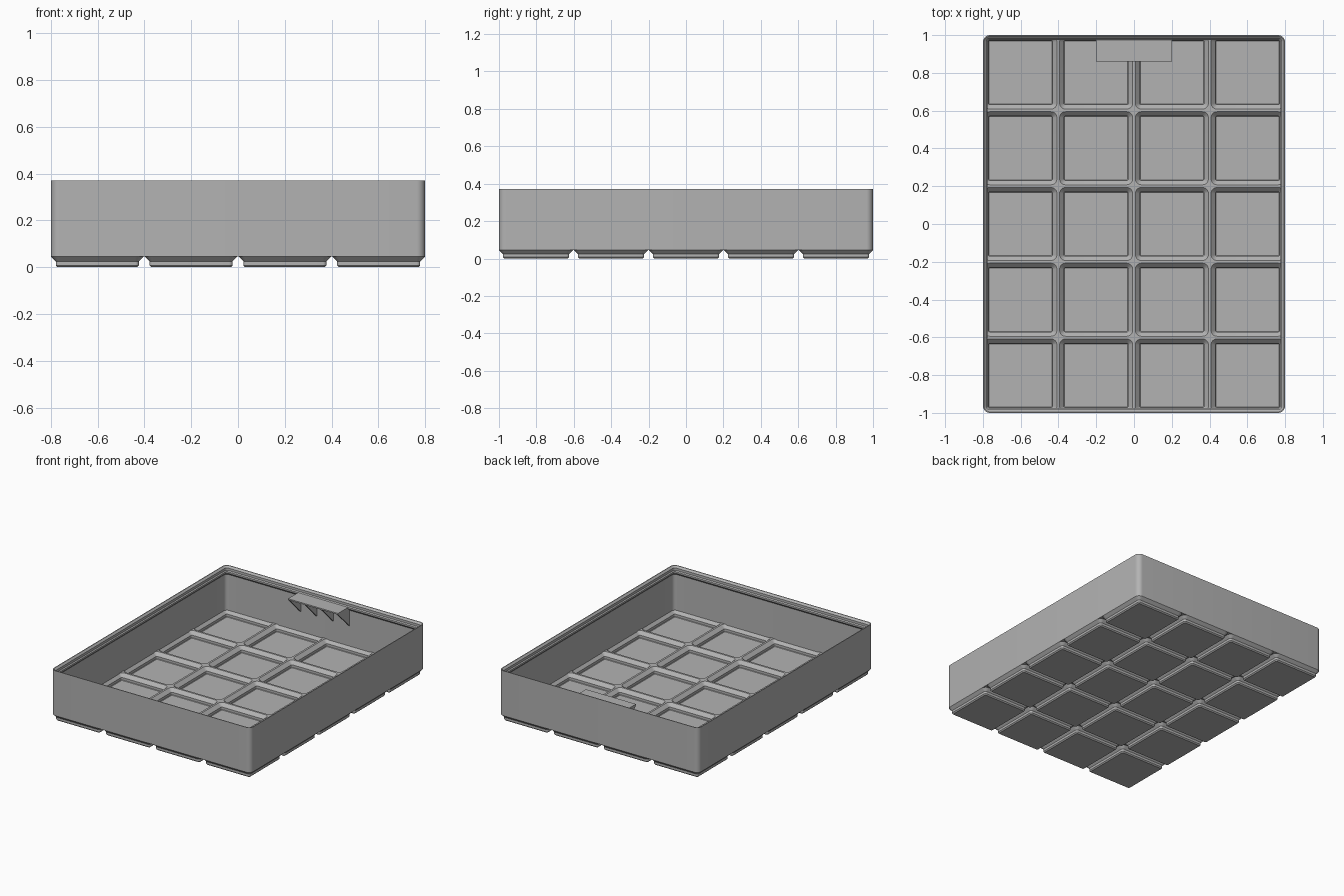
import bpy, bmesh, math

cube = bpy.data.objects.get("Cube")
if cube:
    bpy.data.objects.remove(cube, do_unlink=True)

U = 2 / 209.5          # model units per millimetre
PITCH = 42             # cell spacing in millimetres
COLS, ROWS = 4, 5
CORE_X, CORE_Y = 80, 101   # rectangle through the corner centres of the box
CELL_CORE = 17             # same for one cell
STEPS = 8                  # segments per rounded corner

grey = bpy.data.materials.new("light grey")
grey.use_nodes = True
grey.diffuse_color = (0.45, 0.45, 0.45, 1)
grey.node_tree.nodes["Principled BSDF"].inputs["Base Color"].default_value = (0.45, 0.45, 0.45, 1)


def ring(bm, core, radius, z, centre=(0, 0)):
    """Rounded rectangle of vertices: a core rectangle grown by a radius."""
    verts = []
    for q, (sx, sy) in enumerate([(1, 1), (-1, 1), (-1, -1), (1, -1)]):
        for k in range(STEPS + 1):
            a = (q + k / STEPS) * math.pi / 2
            x = centre[0] + sx * core[0] + radius * math.cos(a)
            y = centre[1] + sy * core[1] + radius * math.sin(a)
            verts.append(bm.verts.new((x * U, y * U, z * U)))
    return verts


def loft(bm, core, profile, centre=(0, 0), closed=False):
    """Skin a (radius, z) profile; a closed profile makes a frame, else ends are capped."""
    rings = [ring(bm, core, r, z, centre) for r, z in profile]
    pairs = list(zip(rings, rings[1:]))
    if closed:
        pairs.append((rings[-1], rings[0]))
    else:
        bm.faces.new(rings[0][::-1])
        bm.faces.new(rings[-1])
    n = len(rings[0])
    for a, b in pairs:
        for i in range(n):
            j = (i + 1) % n
            bm.faces.new((a[i], a[j], b[j], b[i]))


def prism(bm, outline, x0, x1):
    """Extrude a (y, z) outline along x."""
    a, b = [[bm.verts.new((x * U, y * U, z * U)) for y, z in outline] for x in (x0, x1)]
    bm.faces.new(a)
    bm.faces.new(b[::-1])
    n = len(a)
    for i in range(n):
        j = (i + 1) % n
        bm.faces.new((a[i], b[i], b[j], a[j]))


def make(name, bm):
    bmesh.ops.recalc_face_normals(bm, faces=bm.faces)
    mesh = bpy.data.meshes.new(name)
    bm.to_mesh(mesh)
    bm.free()
    mesh.materials.append(grey)
    obj = bpy.data.objects.new(name, mesh)
    bpy.context.collection.objects.link(obj)
    return obj


def finish(obj):
    obj.data.shade_smooth()
    obj.data.set_sharp_from_angle(angle=math.radians(30))


def cell_grid(name, profile):
    bm = bmesh.new()
    for i in range(COLS):
        for j in range(ROWS):
            centre = ((i - (COLS - 1) / 2) * PITCH, (j - (ROWS - 1) / 2) * PITCH)
            loft(bm, (CELL_CORE, CELL_CORE), profile, centre)
    return make(name, bm)


# Outer wall with the stepped stacking lip
bm = bmesh.new()
loft(bm, (CORE_X, CORE_Y), [
    (3.75, 4.75), (3.75, 38.8), (3.15, 38.8), (1.85, 37.5), (1.85, 35.7),
    (1.15, 35), (1.15, 33.8), (2.8, 32.15), (2.8, 4.75)], closed=True)
finish(make("wall_with_lip", bm))

# Base plate joined to stepped feet, then hollowed by one pocket per cell
bm = bmesh.new()
loft(bm, (CORE_X, CORE_Y), [(3.5, 4.77), (3.5, 5.4)])
base = make("base", bm)
feet = cell_grid("feet_helper", [(0.8, 0), (1.6, 0.8), (1.6, 2.6), (3.75, 4.75), (3.3, 5.1)])
pockets = cell_grid("pocket_cutter", [(0.5, 0.8), (0.8, 1.1), (0.8, 2.95), (3.25, 5.4), (3.25, 6.5)])
for helper, operation in ((feet, "UNION"), (pockets, "DIFFERENCE")):
    helper.hide_render = True
    mod = base.modifiers.new(operation.lower(), "BOOLEAN")
    mod.operation = operation
    mod.solver = "EXACT"
    mod.object = helper
bpy.context.view_layer.update()
result = bpy.data.meshes.new_from_object(base.evaluated_get(bpy.context.evaluated_depsgraph_get()))
base.modifiers.clear()
base.data = result
for helper in (feet, pockets):
    bpy.data.objects.remove(helper, do_unlink=True)
finish(base)

# Label shelf on the back wall
BACK, FRONT, TOP = 104.2, 90, 35
bm = bmesh.new()
prism(bm, [(FRONT, TOP), (BACK, TOP), (BACK, TOP - 1), (FRONT, TOP - 1)], -21, 21)
make("label_shelf", bm)

# Triangular brackets under the shelf
bm = bmesh.new()
for k in range(4):
    x = -20.4 + k * 13.6
    prism(bm, [(FRONT, TOP - 0.9), (BACK, TOP - 0.9), (BACK, TOP - 0.9 - (BACK - FRONT))], x - 0.6, x + 0.6)
make("shelf_brackets", bm)
